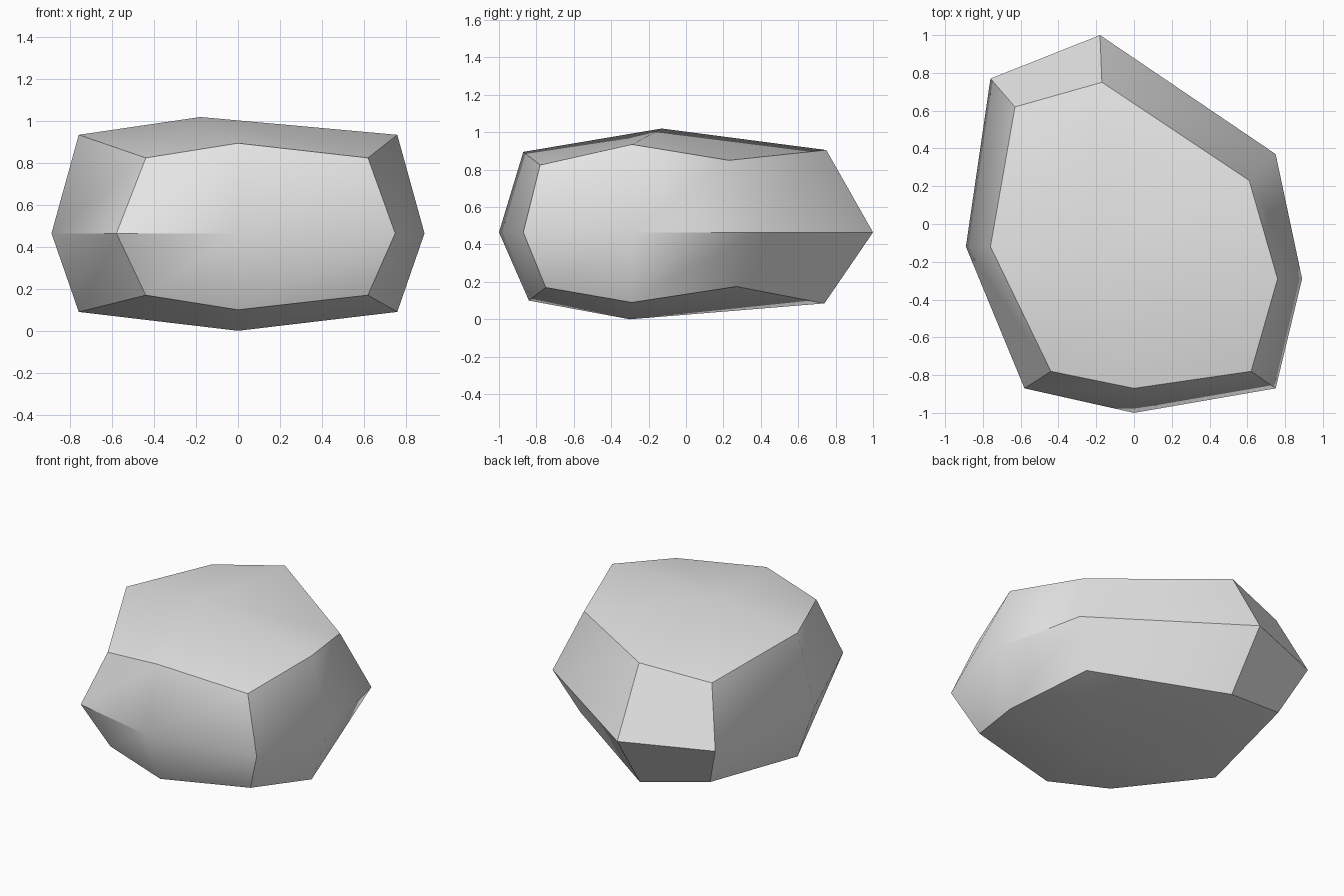
import bpy
import bmesh
import math

default_cube = bpy.data.objects.get("Cube")
if default_cube:
    bpy.data.objects.remove(default_cube, do_unlink=True)

# One plain grey stone colour
stone_grey = bpy.data.materials.new("stone_grey")
stone_grey.use_nodes = True
grey = (0.8, 0.8, 0.8, 1.0)
stone_grey.diffuse_color = grey
stone_grey.node_tree.nodes["Principled BSDF"].inputs["Base Color"].default_value = grey

# Outlines run counter-clockwise from the front centre; odd points are corners
waist_outline = [(0, -1), (.75, -.87), (.89, -.29), (.75, .37),
                 (-.18, 1), (-.76, .77), (-.89, -.12), (-.58, -.87)]
rim_outline = [(0, -.87), (.62, -.78), (.76, -.29), (.61, .23),
               (-.17, .75), (-.63, .62), (-.76, -.12), (-.44, -.78)]
rim_heights = [.895, .825, .935, .85, .905, .84, .935, .825]
base_heights = [.1, .17, .09, .175, .085, .17, .09, .17]
base_shift = [.03, .03, 0, .04, -.01, .02, 0, .03]
waist_height = .465


def add_ring(bm, outline, heights):
    """Add one loop of vertices around the stone."""
    return [bm.verts.new((x, y, z)) for (x, y), z in zip(outline, heights)]


def add_band(bm, lower, upper):
    """Join two neighbouring loops with a band of quads."""
    count = len(lower)
    for i in range(count):
        j = (i + 1) % count
        bm.faces.new((lower[i], lower[j], upper[j], upper[i]))


def add_cap(bm, ring, centre):
    """Close a loop with four quads that meet at a raised centre."""
    middle = bm.verts.new(centre)
    count = len(ring)
    for i in range(1, count, 2):
        bm.faces.new((middle, ring[i - 1], ring[i], ring[(i + 1) % count]))


# Stone body: base rim, wide waist and top rim, with domed caps
bm = bmesh.new()
base_outline = [(x, y + dy) for (x, y), dy in zip(rim_outline, base_shift)]
base = add_ring(bm, base_outline, base_heights)
waist = add_ring(bm, waist_outline, [waist_height] * len(waist_outline))
rim = add_ring(bm, rim_outline, rim_heights)
add_band(bm, base, waist)
add_band(bm, waist, rim)
add_cap(bm, rim, (-.18, -.13, 1.02))
add_cap(bm, base, (0, -.3, 0))
bmesh.ops.recalc_face_normals(bm, faces=bm.faces)

mesh = bpy.data.meshes.new("boulder")
bm.to_mesh(mesh)
bm.free()
mesh.materials.append(stone_grey)
boulder = bpy.data.objects.new("boulder", mesh)
bpy.context.collection.objects.link(boulder)

# Soft sides with crisp edges between them
bpy.ops.object.select_all(action="DESELECT")
boulder.select_set(True)
bpy.context.view_layer.objects.active = boulder
bpy.ops.object.shade_smooth_by_angle(angle=math.radians(42))
